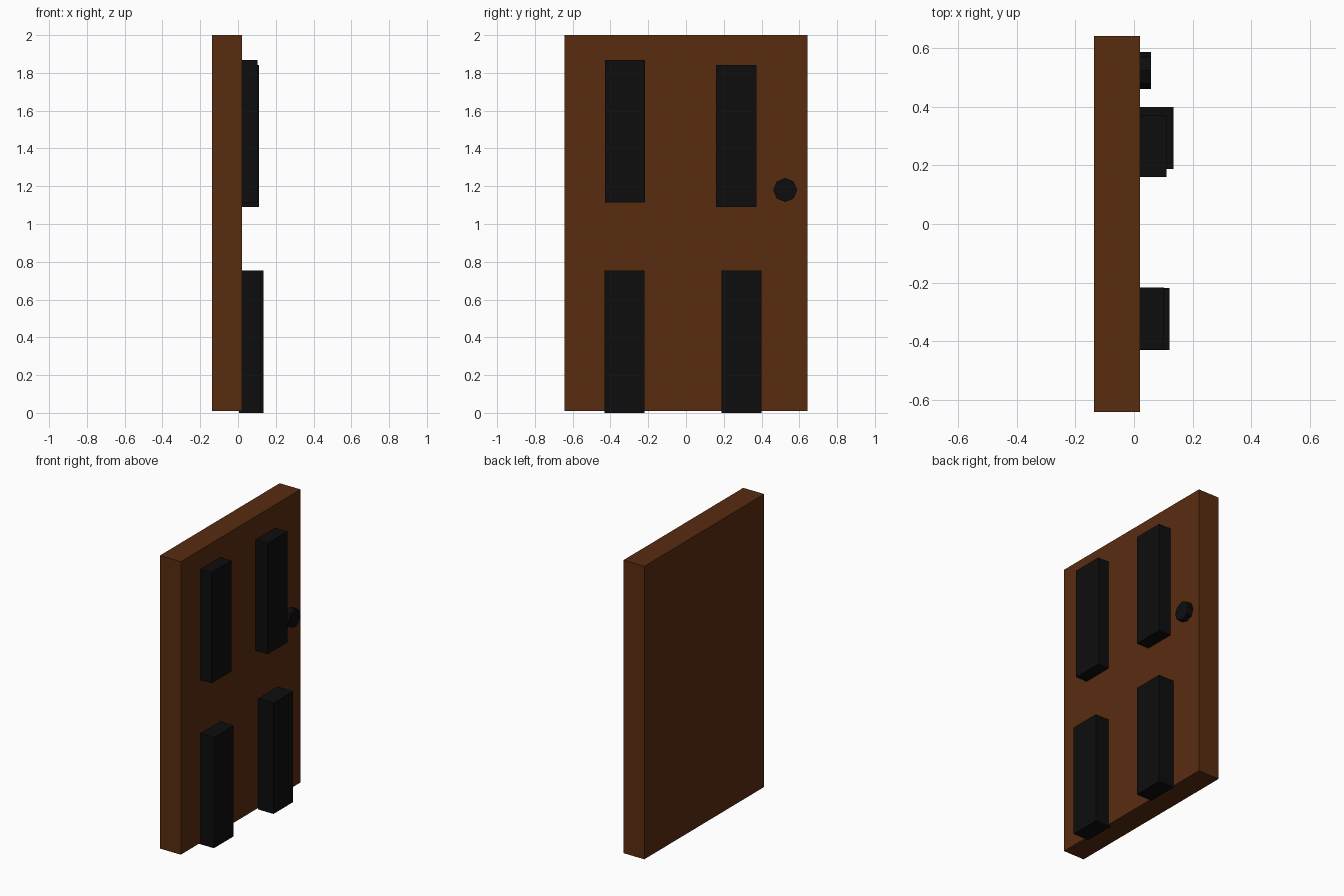
import bpy
from math import pi

if "Cube" in bpy.data.objects:
    bpy.data.objects.remove(bpy.data.objects["Cube"])


def material(name, color):
    mat = bpy.data.materials.new(name)
    mat.diffuse_color = (*color, 1)
    mat.use_nodes = True
    mat.node_tree.nodes["Principled BSDF"].inputs["Base Color"].default_value = mat.diffuse_color
    return mat


brown = material("brown_wood", (0.1, 0.025, 0.005))
black = material("black_paint", (0.004, 0.004, 0.004))


def box(name, lo, hi, mat):
    bpy.ops.mesh.primitive_cube_add(size=1, location=[(a + b) / 2 for a, b in zip(lo, hi)])
    obj = bpy.context.object
    obj.name = name
    obj.scale = [b - a for a, b in zip(lo, hi)]
    bpy.ops.object.transform_apply(location=False, rotation=False, scale=True)
    obj.data.materials.append(mat)


# Door slab
box("door_slab", (-0.137, -0.643, 0.01), (0.02, 0.643, 2.0), brown)

# Four raised panels, each slightly offset: outer face x, low y, low z
PANEL = (0.117, 0.212, 0.753)
panels = {
    "upper_left_panel": (0.103, -0.429, 1.115),
    "upper_right_panel": (0.111, 0.16, 1.089),
    "lower_left_panel": (0.121, -0.431, 0.0),
    "lower_right_panel": (0.135, 0.188, 0.0),
}
for name, (x, y, z) in panels.items():
    box(name, (x - PANEL[0], y, z), (x, y + PANEL[1], z + PANEL[2]), black)

# Eight-sided door knob, set into the slab
bpy.ops.mesh.primitive_cylinder_add(vertices=8, radius=0.0635, depth=0.06,
                                    location=(0.028, 0.525, 1.18), rotation=(0, pi / 2, 0))
knob = bpy.context.object
knob.name = "door_knob"
knob.data.materials.append(black)
